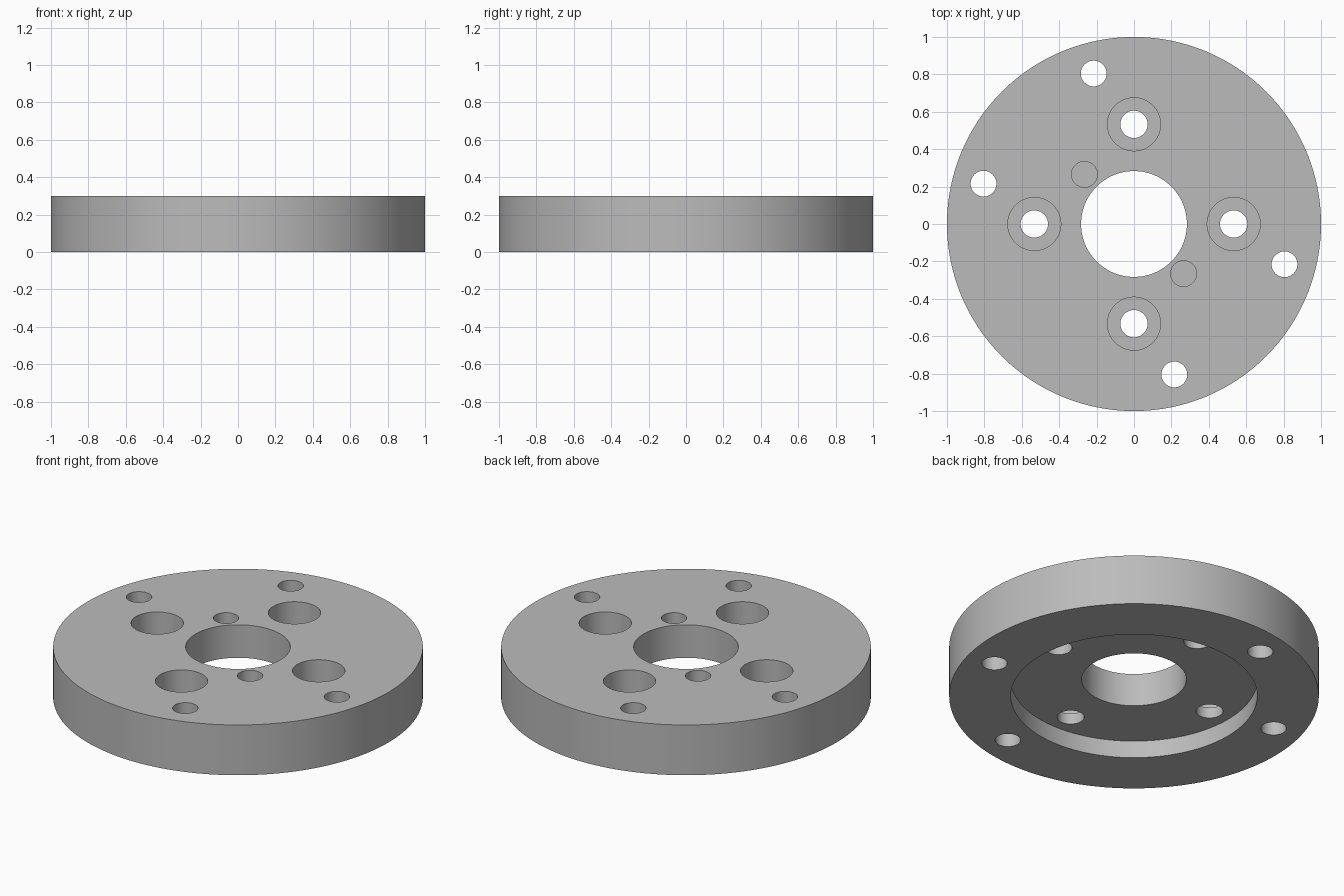
import bpy
import bmesh
from math import cos, sin, radians, tau

cube = bpy.data.objects.get("Cube")
if cube:
    bpy.data.objects.remove(cube)

HEIGHT = 0.30
RECESS = 0.103      # depth of the round pocket underneath
OVER = 0.05         # how far cutters reach past the faces


def lathe(bm, profile, centre=(0, 0), sides=48):
    """Revolve (radius, z) points, listed bottom to top, into a capped solid."""
    rings = []
    for r, z in profile:
        rings.append([bm.verts.new((centre[0] + r * cos(tau * i / sides),
                                    centre[1] + r * sin(tau * i / sides), z))
                      for i in range(sides)])
    for low, high in zip(rings, rings[1:]):
        for i in range(sides):
            j = (i + 1) % sides
            bm.faces.new((low[i], low[j], high[j], high[i]))
    bm.faces.new(rings[0][::-1])
    bm.faces.new(rings[-1])


def make_object(name, bm):
    mesh = bpy.data.meshes.new(name)
    bm.to_mesh(mesh)
    bm.free()
    obj = bpy.data.objects.new(name, mesh)
    bpy.context.collection.objects.link(obj)
    return obj


def polar(radius, angle):
    return radius * cos(radians(angle)), radius * sin(radians(angle))


# Solid disc
bm = bmesh.new()
lathe(bm, [(1, 0), (1, HEIGHT)], sides=128)
disc = make_object("flange_disc", bm)

# Centre bore with the wide pocket underneath
cut = bmesh.new()
lathe(cut, [(0.667, -OVER), (0.667, RECESS),
            (0.283, RECESS), (0.283, HEIGHT + OVER)], sides=96)
cutters = [make_object("bore_cutter", cut)]

# Four counterbored screw holes, four plain rim holes, two blind pin holes
cut = bmesh.new()
for angle in (0, 90, 180, 270):
    lathe(cut, [(0.073, RECESS - OVER), (0.073, 0.167),
                (0.142, 0.167), (0.142, HEIGHT + OVER)], polar(0.533, angle))
for angle in (105, 165, 285, 345):
    lathe(cut, [(0.069, -OVER), (0.069, HEIGHT + OVER)], polar(0.833, angle))
for angle in (135, 315):
    lathe(cut, [(0.069, 0.167), (0.069, HEIGHT + OVER)], polar(0.375, angle))
cutters.append(make_object("hole_cutter", cut))

# Cut the holes and bake the result
bpy.ops.object.select_all(action="DESELECT")
bpy.context.view_layer.objects.active = disc
disc.select_set(True)
for cutter in cutters:
    cutter.hide_render = True
    mod = disc.modifiers.new(cutter.name, "BOOLEAN")
    mod.operation = "DIFFERENCE"
    mod.solver = "EXACT"
    mod.object = cutter
    bpy.ops.object.modifier_apply(modifier=mod.name)
    bpy.data.objects.remove(cutter)

# Plain grey metal
grey = bpy.data.materials.new("plain_grey")
grey.use_nodes = True
colour = (0.5, 0.5, 0.5, 1)
grey.diffuse_color = colour
grey.node_tree.nodes["Principled BSDF"].inputs["Base Color"].default_value = colour
disc.data.materials.clear()
disc.data.materials.append(grey)
disc.data.polygons.foreach_set("material_index", [0] * len(disc.data.polygons))

bpy.ops.object.shade_smooth_by_angle(angle=radians(30))
